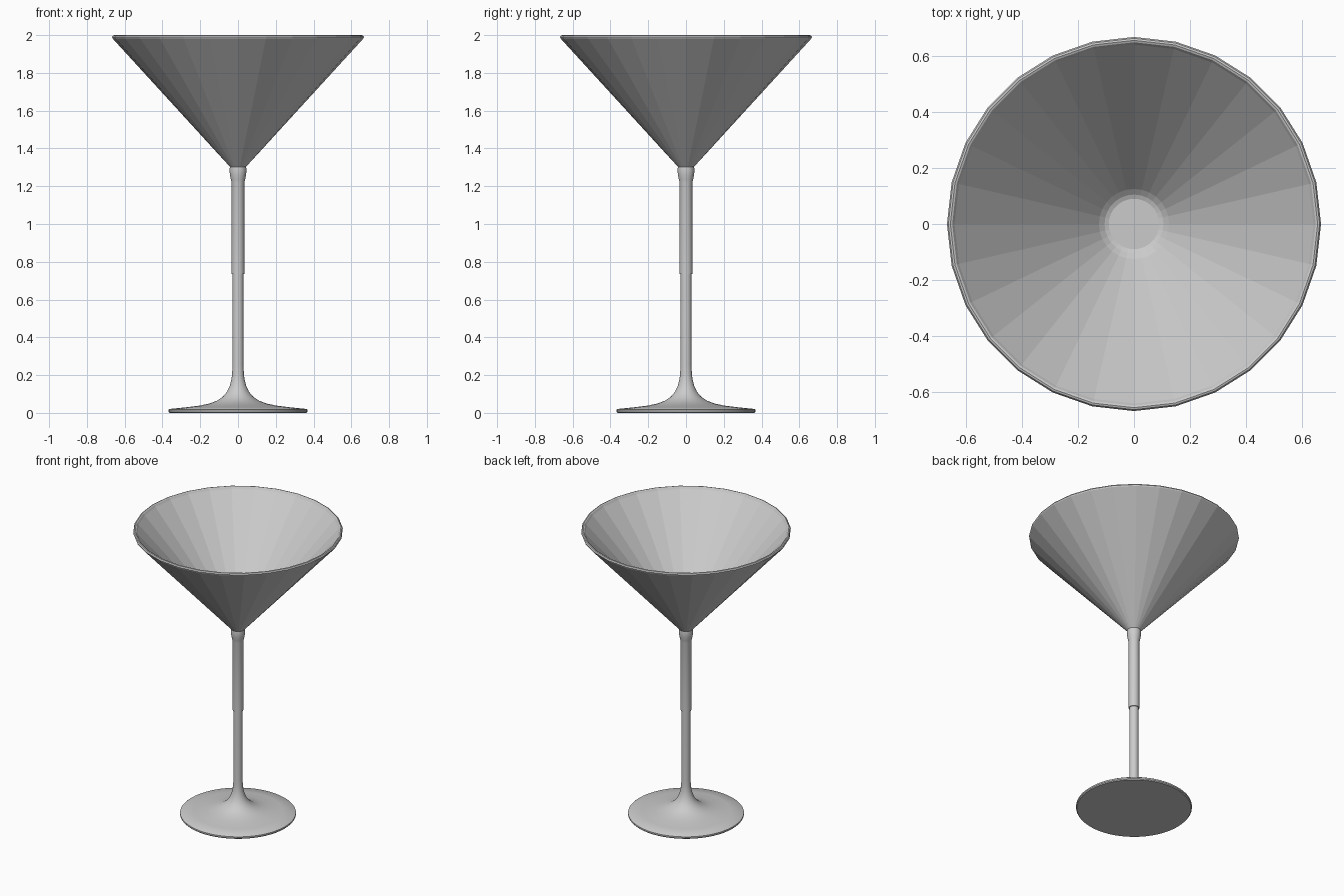
import bpy, bmesh
from math import sin, cos, tau, radians

cube = bpy.data.objects.get("Cube")
if cube:
    bpy.data.objects.remove(cube, do_unlink=True)

glass = bpy.data.materials.new("grey_glass")
glass.use_nodes = True
colour = (0.6, 0.6, 0.6, 1)
glass.diffuse_color = colour
glass.node_tree.nodes["Principled BSDF"].inputs["Base Color"].default_value = colour


def lathe(name, profile, sides, smooth):
    """Spin (radius, height) points about z; the ends on the axis become caps."""
    bm = bmesh.new()
    rings = [[bm.verts.new((r * cos(tau * i / sides), r * sin(tau * i / sides), z))
              for i in range(sides)] for r, z in profile]
    for low, high in zip(rings, rings[1:]):
        for i in range(sides):
            j = (i + 1) % sides
            bm.faces.new((low[i], low[j], high[j], high[i]))
    bm.faces.new(rings[0][::-1])
    bm.faces.new(rings[-1])
    mesh = bpy.data.meshes.new(name)
    bm.to_mesh(mesh)
    bm.free()
    mesh.materials.append(glass)
    obj = bpy.data.objects.new(name, mesh)
    bpy.context.collection.objects.link(obj)
    if smooth:
        bpy.ops.object.select_all(action="DESELECT")
        obj.select_set(True)
        bpy.context.view_layer.objects.active = obj
        bpy.ops.object.shade_smooth_by_angle(angle=radians(35))
    return obj


# Faceted bowl: outer cone, rounded rim, inner cone, flat inner floor
lathe("bowl", [(0.04, 1.3), (0.664, 1.982), (0.667, 1.99), (0.662, 1.998),
               (0.655, 2.0), (0.648, 1.997), (0.64, 1.985),
               (0.125, 1.41), (0.105, 1.394), (0.09, 1.388)], 28, False)

# Foot with a curved flare rising into the lower stem
lathe("foot", [(0.363, 0), (0.368, 0.006), (0.368, 0.016), (0.362, 0.021),
               (0.28, 0.029), (0.2, 0.039), (0.15, 0.05), (0.11, 0.065),
               (0.08, 0.086), (0.058, 0.112), (0.043, 0.145), (0.034, 0.18),
               (0.031, 0.21), (0.029, 0.25), (0.029, 0.75)], 56, True)

# Slightly thicker upper stem, swelling into the collar under the bowl
lathe("upper_stem", [(0.034, 0.735), (0.034, 1.22), (0.038, 1.235), (0.043, 1.262),
                     (0.045, 1.285), (0.043, 1.303), (0.036, 1.308)], 56, True)
